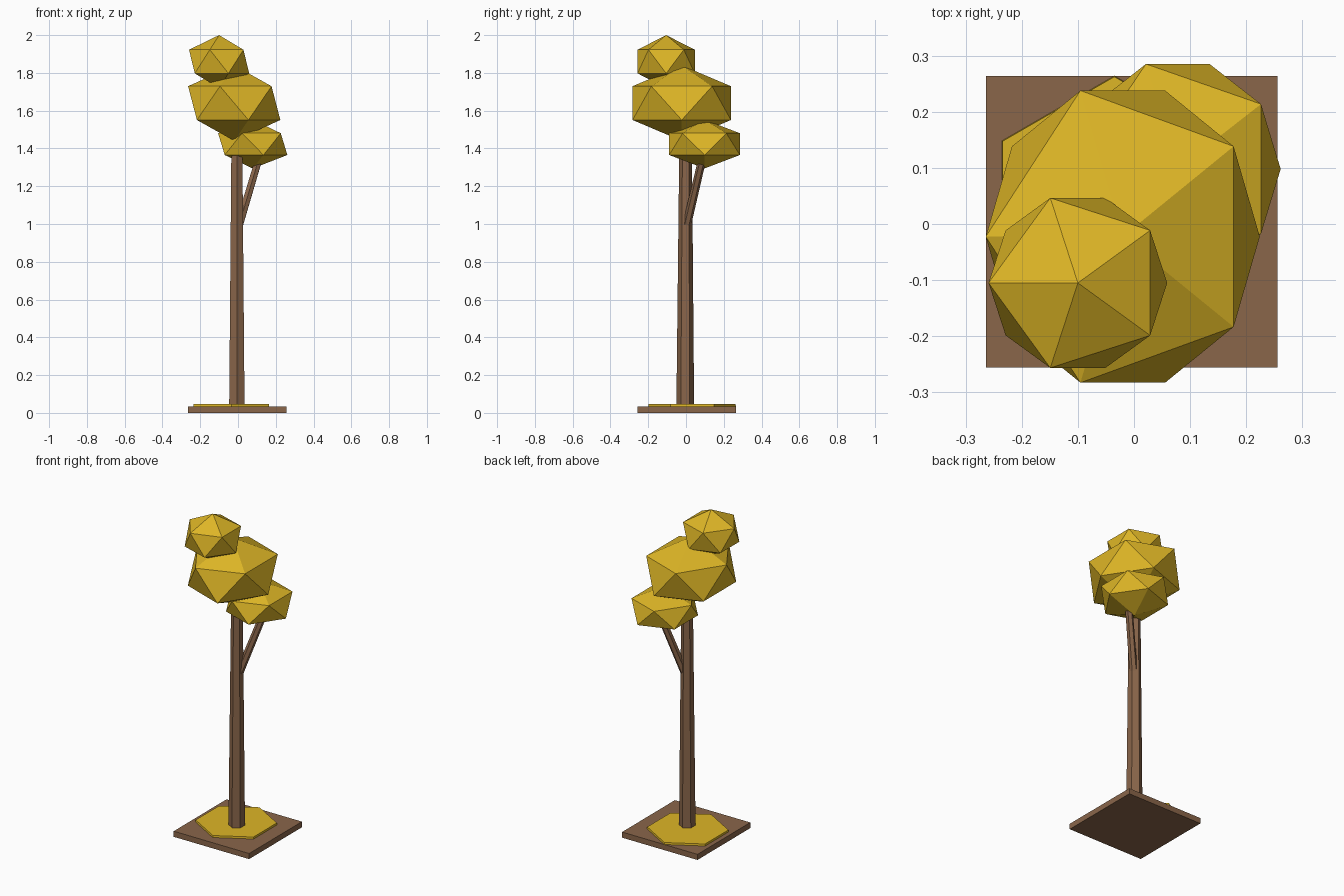
import bpy, math
from mathutils import Vector

if "Cube" in bpy.data.objects:
    bpy.data.objects.remove(bpy.data.objects["Cube"])


def material(name, rgb):
    m = bpy.data.materials.new(name)
    lin = [((c / 255 + 0.055) / 1.055) ** 2.4 for c in rgb]
    m.diffuse_color = (*lin, 1)
    m.use_nodes = True
    m.node_tree.nodes["Principled BSDF"].inputs["Base Color"].default_value = m.diffuse_color
    return m


yellow = material("autumn yellow", (222, 182, 38))
brown = material("bark brown", (138, 102, 74))


def finish(name, mat):
    ob = bpy.context.object
    ob.name = name
    ob.data.materials.append(mat)
    return ob


def tapered_post(name, start, end, r1, r2, mat, sides=6):
    """Faceted post running from start to end."""
    a, b = Vector(start), Vector(end)
    bpy.ops.mesh.primitive_cone_add(vertices=sides, radius1=r1, radius2=r2,
                                    depth=(b - a).length, location=(a + b) / 2)
    ob = finish(name, mat)
    ob.rotation_euler = Vector((0, 0, 1)).rotation_difference(b - a).to_euler()
    return ob


def foliage(name, center, radii):
    """Squashed icosahedron with an upper-ring corner pointing to -x."""
    bpy.ops.mesh.primitive_ico_sphere_add(subdivisions=1, radius=1, location=center)
    ob = finish(name, yellow)
    ob.rotation_euler.z = math.pi
    ob.scale = radii
    return ob


# Square ground slab
bpy.ops.mesh.primitive_cube_add(size=1, location=(-0.004, 0.004, 0.0175))
finish("ground_slab", brown).scale = (0.52, 0.52, 0.035)

# Hexagonal patch of fallen leaves
tapered_post("leaf_patch", (-0.035, 0.0325, 0.03), (-0.035, 0.0325, 0.047),
             0.232, 0.230, yellow)

# Trunk and side branch
tapered_post("trunk", (-0.006, -0.004, 0.03), (-0.006, -0.002, 1.46),
             0.047, 0.033, brown)
tapered_post("branch", (0.008, 0.005, 1.0), (0.115, 0.09, 1.36),
             0.023, 0.021, brown)

# Leaf clusters
foliage("lower_leaves", (0.078, 0.098, 1.423), (0.205, 0.22, 0.129))
foliage("middle_leaves", (-0.02, -0.0225, 1.64), (0.273, 0.306, 0.2))
foliage("top_leaves", (-0.1, -0.105, 1.86), (0.178, 0.178, 0.14))
